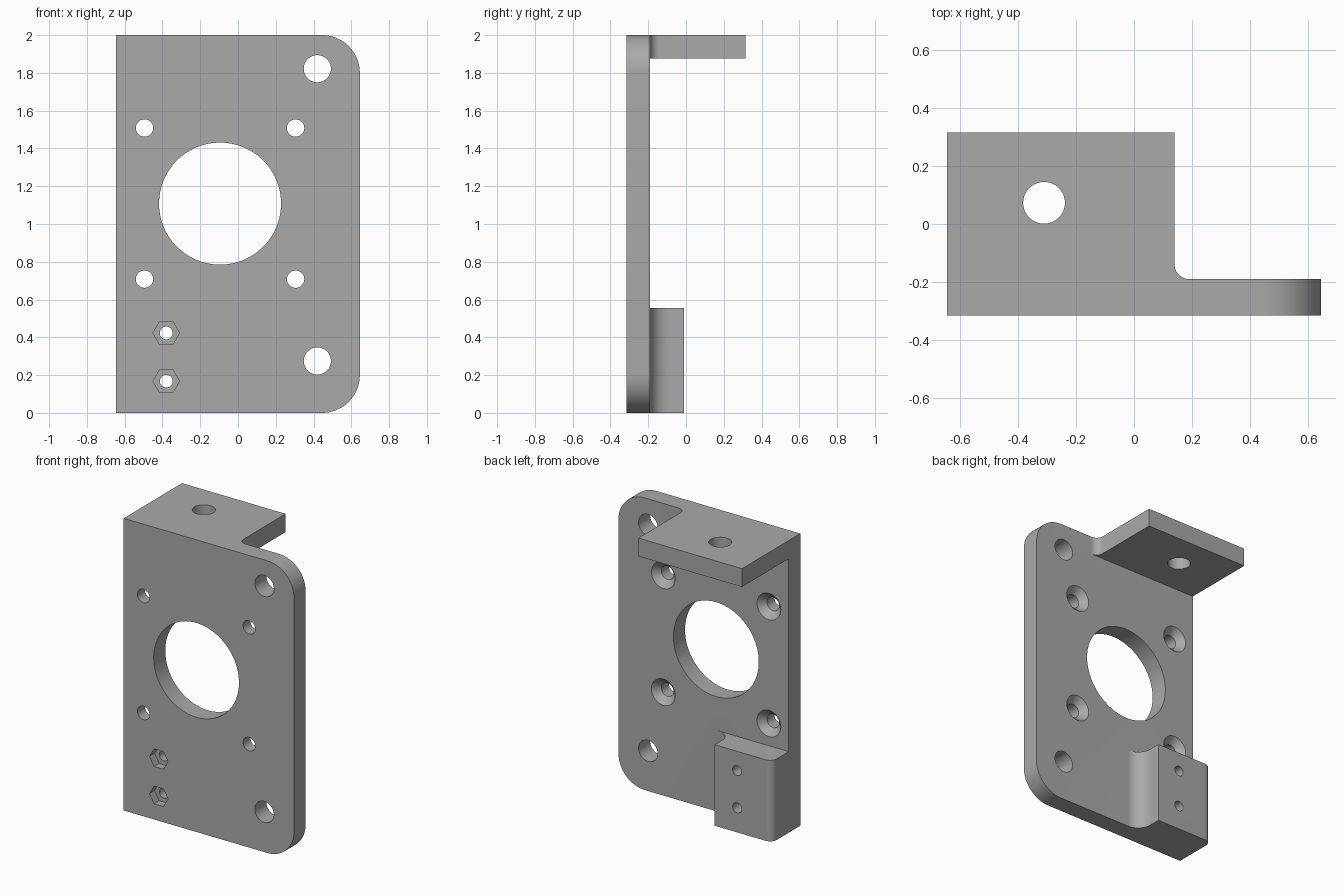
import bpy
import bmesh
from math import radians, sin, cos

cube = bpy.data.objects.get("Cube")
if cube:
    bpy.data.objects.remove(cube, do_unlink=True)

metal = bpy.data.materials.new("plain grey")
metal.use_nodes = True
GREY = (0.4, 0.4, 0.4, 1)
metal.diffuse_color = GREY
metal.node_tree.nodes["Principled BSDF"].inputs["Base Color"].default_value = GREY


def arc(cx, cy, r, start, end, steps=16):
    """Points on an arc, angles in degrees."""
    angles = [radians(start + (end - start) * i / steps) for i in range(steps + 1)]
    return [(cx + r * cos(a), cy + r * sin(a)) for a in angles]


def circle(cx, cy, r, sides=64):
    return arc(cx, cy, r, 0, 360, sides)[:-1]


def loft(name, axis, *rings):
    """Closed solid through (outline, depth) rings stacked along an axis."""
    bm = bmesh.new()
    loops = []
    for outline, d in rings:
        loops.append([bm.verts.new((u, d, v) if axis == "Y" else (u, v, d))
                      for u, v in outline])
    for low, high in zip(loops, loops[1:]):
        n = len(low)
        for i in range(n):
            j = (i + 1) % n
            bm.faces.new((low[i], low[j], high[j], high[i]))
    bm.faces.new(loops[0])
    bm.faces.new(loops[-1])
    bmesh.ops.recalc_face_normals(bm, faces=bm.faces[:])
    mesh = bpy.data.meshes.new(name)
    bm.to_mesh(mesh)
    bm.free()
    mesh.materials.append(metal)
    obj = bpy.data.objects.new(name, mesh)
    bpy.context.collection.objects.link(obj)
    return obj


def combine(target, tool, operation):
    """Apply a boolean and discard the tool."""
    mod = target.modifiers.new(operation, "BOOLEAN")
    mod.operation, mod.solver, mod.object = operation, "EXACT", tool
    bpy.context.view_layer.objects.active = target
    bpy.ops.object.modifier_apply(modifier=mod.name)
    bpy.data.objects.remove(tool, do_unlink=True)


SIDE, FRONT, BACK = -0.645, -0.315, -0.19
INNER = -0.25  # attached parts start inside the plate

# Upright plate, rounded on one side
outline = [(SIDE, 0), *arc(0.445, 0.2, 0.2, 270, 360), *arc(0.445, 1.8, 0.2, 0, 90), (SIDE, 2)]
bracket = loft("mounting_bracket", "Y", (outline, FRONT), (outline, BACK))

# Top shelf with a filleted inner corner
outline = [(SIDE, INNER), (0.19, INNER), *arc(0.19, -0.14, 0.05, 270, 180),
           (0.14, 0.315), (SIDE, 0.315)]
combine(bracket, loft("top_shelf", "Z", (outline, 1.875), (outline, 2)), "UNION")

# Lower block with a broad fillet and a rounded outer edge
outline = [(SIDE, INNER), (-0.11, INNER), *arc(-0.11, -0.09, 0.1, 270, 180),
           (-0.21, -0.01), *arc(-0.595, -0.06, 0.05, 90, 180)]
combine(bracket, loft("lower_block", "Z", (outline, 0), (outline, 0.555)), "UNION")


def drill(x, z, r, sides=48, start=-0.4, end=0.1):
    ring = circle(x, z, r, sides)
    combine(bracket, loft("drill", "Y", (ring, start), (ring, end)), "DIFFERENCE")


# Central opening and the two large side holes
drill(-0.095, 1.108, 0.323, 96)
for z in (0.275, 1.822):
    drill(0.42, z, 0.072)

# Four screw holes, countersunk from the back
for x in (-0.495, 0.305):
    for z in (0.708, 1.508):
        narrow, wide = circle(x, z, 0.046, 48), circle(x, z, 0.09, 48)
        sink = loft("countersink", "Y", (narrow, -0.4), (narrow, BACK - 0.045),
                    (wide, BACK), (wide, BACK + 0.05))
        combine(bracket, sink, "DIFFERENCE")

# Block screw holes with hexagonal nut pockets in front
for z in (0.168, 0.423):
    drill(-0.38, z, 0.034, 32)
    drill(-0.38, z, 0.07, 6, end=FRONT + 0.055)

# Shelf hole
ring = circle(-0.31, 0.073, 0.072, 48)
combine(bracket, loft("drill", "Z", (ring, 1.8), (ring, 2.1)), "DIFFERENCE")

# Smooth the curved walls, keep edges crisp
bpy.ops.object.select_all(action="DESELECT")
bracket.select_set(True)
bpy.context.view_layer.objects.active = bracket
bpy.ops.object.shade_smooth_by_angle(angle=radians(25))
